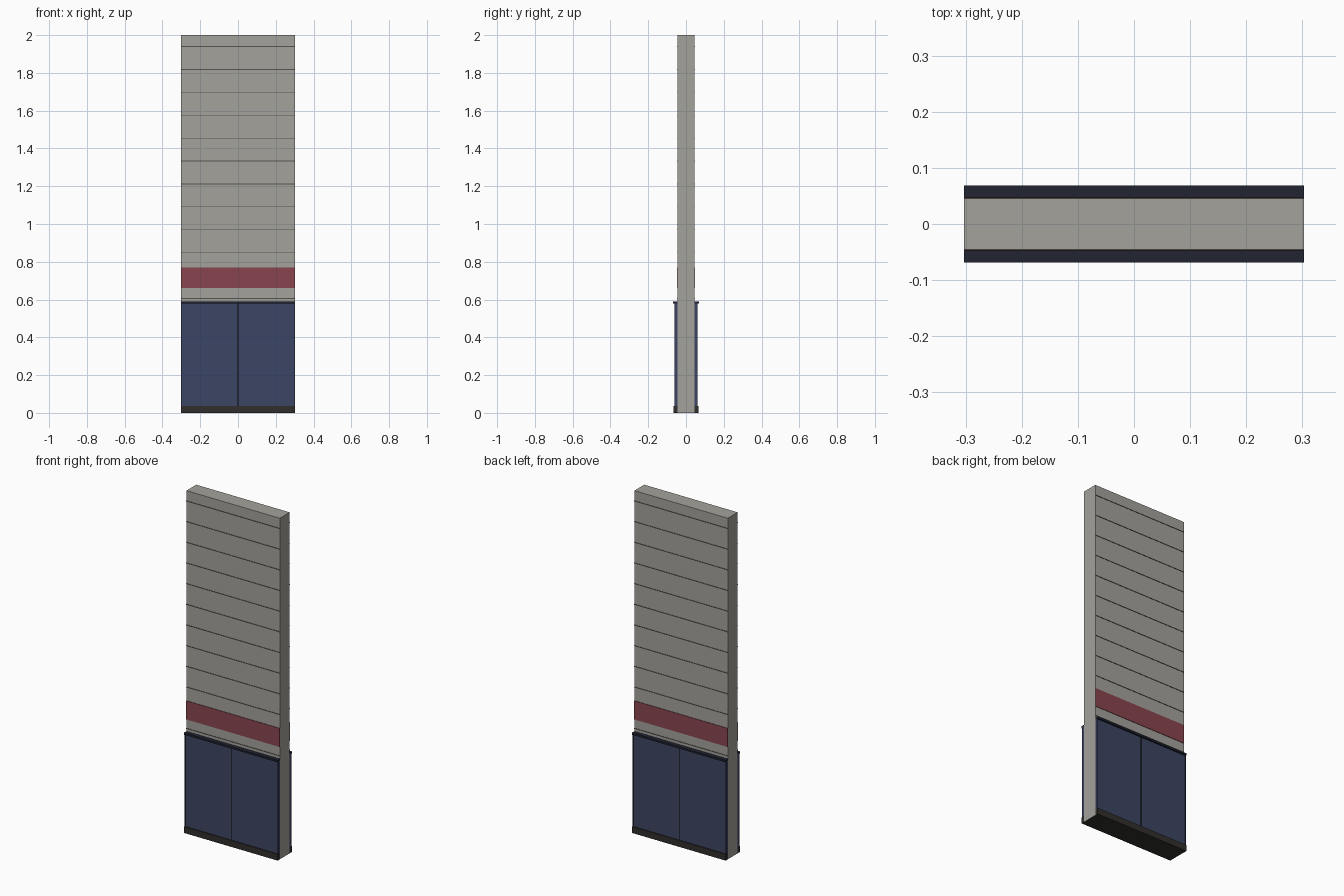
import bpy
import bmesh

if "Cube" in bpy.data.objects:
    bpy.data.objects.remove(bpy.data.objects["Cube"])


def material(name, rgb):
    m = bpy.data.materials.new(name)
    m.diffuse_color = (*rgb, 1)
    m.use_nodes = True
    m.node_tree.nodes["Principled BSDF"].inputs["Base Color"].default_value = m.diffuse_color
    return m


GREY = material("warm grey plaster", (0.37, 0.36, 0.33))
SEAM = material("seam grey", (0.09, 0.088, 0.082))
RED = material("muted red", (0.25, 0.06, 0.077))
NAVY = material("navy", (0.046, 0.06, 0.125))
TRIM = material("dark navy", (0.015, 0.017, 0.032))
BASE = material("charcoal", (0.031, 0.028, 0.026))

W = 0.303      # half width
D = 0.0455     # half wall thickness


def box(name, x0, x1, y0, y1, z0, z1, *mats):
    bm = bmesh.new()
    bmesh.ops.create_cube(bm, size=1)
    for v in bm.verts:
        v.co = (x1 if v.co.x > 0 else x0,
                y1 if v.co.y > 0 else y0,
                z1 if v.co.z > 0 else z0)
    bm.normal_update()
    if len(mats) > 1:
        for f in bm.faces:
            f.material_index = 1 if f.normal.z < -0.5 else 0
    me = bpy.data.meshes.new(name)
    bm.to_mesh(me)
    bm.free()
    for m in mats:
        me.materials.append(m)
    ob = bpy.data.objects.new(name, me)
    bpy.context.collection.objects.link(ob)
    return ob


def both_sides(name, x0, x1, inner, outer, z0, z1, mat):
    box(name + "_front", x0, x1, -outer, -inner, z0, z1, mat)
    box(name + "_back", x0, x1, inner, outer, z0, z1, mat)


# Wall slab, with a dark underside
box("wall", -W, W, -D, D, 0, 2, GREY, BASE)

# Horizontal board seams above the wainscot (one is hidden by the red band)
for k in range(5, 17):
    if k != 6:
        z = k * 2 / 16.5
        both_sides(f"board_seam_{k}", -W, W, D, D + 0.002, z - 0.0018, z + 0.0018, SEAM)

# Painted stripe
both_sides("red_stripe", -W, W, D, D + 0.003, 0.66, 0.769, RED)

# Wainscot panels, joints, cap rail and baseboard
both_sides("wainscot", -W, W, D, 0.059, 0.036, 0.58, NAVY)
for i, (a, b) in enumerate([(-W, -W + 0.003), (-0.004, 0.004), (W - 0.003, W)]):
    both_sides(f"wainscot_joint_{i}", a, b, 0.059, 0.061, 0.036, 0.58, TRIM)
both_sides("cap_rail", -W, W, D, 0.069, 0.578, 0.589, TRIM)
both_sides("baseboard", -W, W, D, 0.0655, 0, 0.037, BASE)
